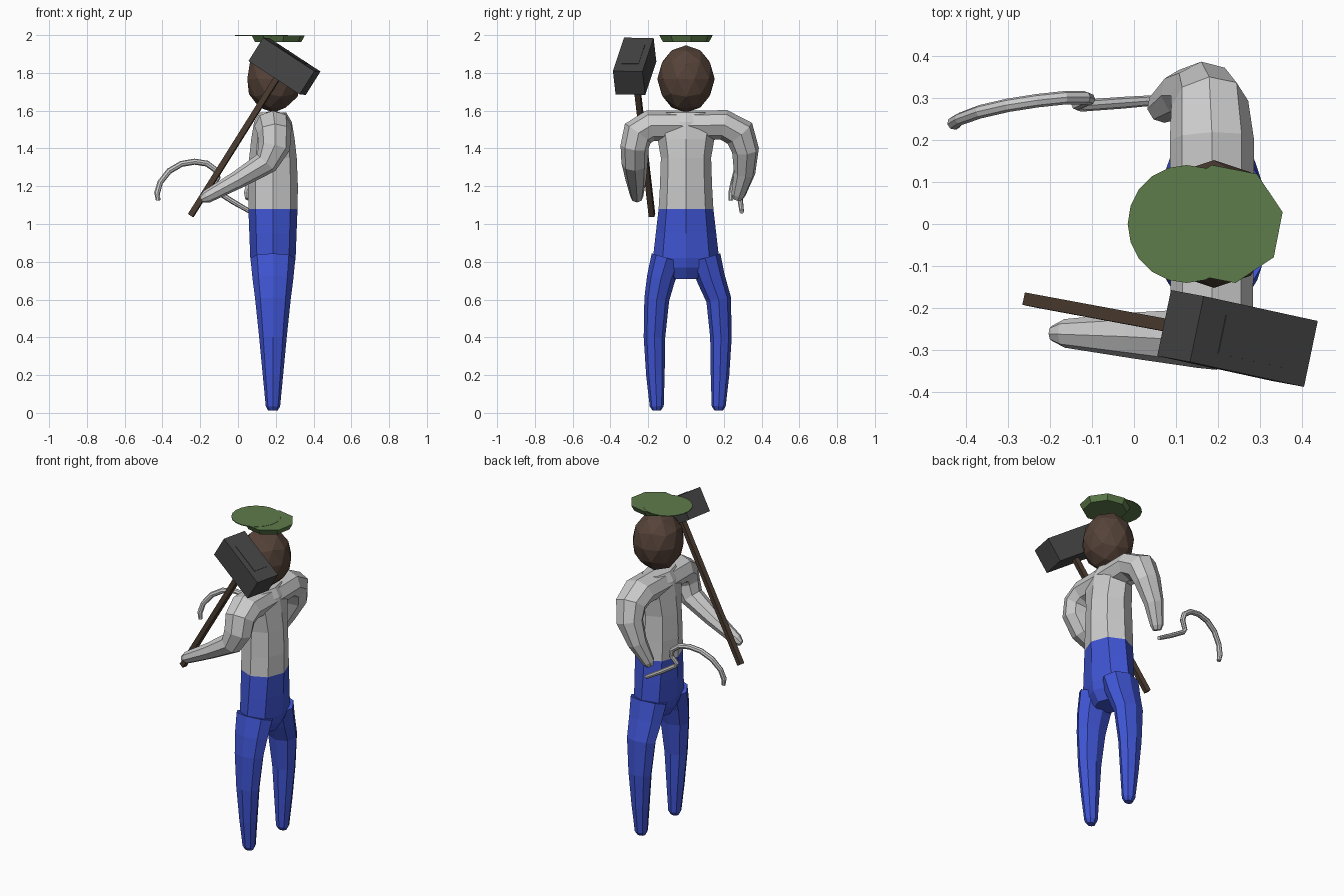
import bpy, bmesh, math
from mathutils import Vector, Matrix

if "Cube" in bpy.data.objects:
    bpy.data.objects.remove(bpy.data.objects["Cube"])


def material(name, rgb):
    m = bpy.data.materials.new(name)
    m.diffuse_color = (*rgb, 1)
    m.use_nodes = True
    m.node_tree.nodes["Principled BSDF"].inputs["Base Color"].default_value = m.diffuse_color
    return m


BLUE = material("blue_cloth", (0.05, 0.09, 0.65))
SKIN = material("brown_skin", (0.09, 0.055, 0.04))
WOOD = material("wood", (0.07, 0.045, 0.03))
GREEN = material("green_cloth", (0.11, 0.2, 0.07))
DARK = material("dark_metal", (0.06, 0.06, 0.06))


def finish(name, bm, mat=None):
    bmesh.ops.recalc_face_normals(bm, faces=bm.faces)
    me = bpy.data.meshes.new(name)
    bm.to_mesh(me)
    bm.free()
    ob = bpy.data.objects.new(name, me)
    bpy.context.collection.objects.link(ob)
    if mat:
        me.materials.append(mat)
    return ob


def tube(name, pts, mat=None, sides=8):
    """Loft rings along a path; each point is (x, y, z, radius_u, radius_w)."""
    bm = bmesh.new()
    cs = [Vector(p[:3]) for p in pts]
    u = Vector((1, 0, 0))
    if abs((cs[1] - cs[0]).normalized().x) > 0.8:
        u = Vector((0, 1, 0))
    prev = None
    for i, p in enumerate(pts):
        a = cs[i] - cs[i - 1] if i > 0 else Vector()
        b = cs[i + 1] - cs[i] if i < len(cs) - 1 else Vector()
        t = (a.normalized() + b.normalized()).normalized()
        u = (u - t * u.dot(t)).normalized()
        w = t.cross(u)
        ring = []
        for k in range(sides):
            an = 2 * math.pi * k / sides
            ring.append(bm.verts.new(cs[i] + u * p[3] * math.cos(an) + w * p[4] * math.sin(an)))
        if prev:
            for k in range(sides):
                n = (k + 1) % sides
                bm.faces.new((prev[k], prev[n], ring[n], ring[k]))
        else:
            bm.faces.new(ring[::-1])
        prev = ring
    bm.faces.new(prev)
    return finish(name, bm, mat)


def box(name, size, matrix, mat=None):
    bm = bmesh.new()
    bmesh.ops.create_cube(bm, size=1, matrix=matrix @ Matrix.Diagonal((*size, 1)))
    return finish(name, bm, mat)


def disc(name, x, z, r_low, r_top, height, sides, mat, turn=0):
    bm = bmesh.new()
    bmesh.ops.create_cone(bm, cap_ends=True, segments=sides, radius1=r_low, radius2=r_top, depth=height,
                          matrix=Matrix.Translation((x, 0, z)) @ Matrix.Rotation(turn, 4, 'Z'))
    return finish(name, bm, mat)


CX = 0.185

# shirt torso
tube("shirt_torso", [(CX, 0, z, a, b) for z, a, b in (
    (1.08, .13, .145), (1.2, .132, .138), (1.35, .126, .133),
    (1.45, .115, .15), (1.54, .1, .17), (1.59, .07, .13))])

# pelvis of the trousers
tube("trouser_hips", [(CX, 0, z, a, b) for z, a, b in (
    (.71, .075, .08), (.77, .113, .13), (.82, .12, .175), (.95, .125, .16), (1.08, .13, .145))], BLUE)

# legs, the right one set slightly wider
for name, side, wide in (("left_leg", -1, 0), ("right_leg", 1, .018)):
    tube(name, [(CX, side * (y + wide * (z < .7)), z, a, b) for y, z, a, b in (
        (.155, .012, .025, .022), (.155, .035, .038, .037), (.162, .2, .054, .049),
        (.167, .4, .073, .057), (.155, .6, .094, .066), (.133, .71, .108, .075),
        (.1, .82, .119, .085))], BLUE)

# left sleeve: bent forward to hold the hammer
tube("left_arm", [
    (.185, 0, 1.52, .1, .08), (.185, -.19, 1.52, .098, .083), (.192, -.255, 1.48, .09, .085),
    (.192, -.272, 1.41, .085, .075), (.15, -.272, 1.325, .065, .07), (-.0, -.265, 1.235, .048, .055),
    (-.165, -.26, 1.145, .035, .034), (-.195, -.26, 1.13, .018, .018)])

# right sleeve: hanging down to hold the sickle
tube("right_arm", [
    (.185, 0, 1.52, .1, .08), (.185, .2, 1.525, .1, .08), (.18, .285, 1.48, .092, .085),
    (.165, .315, 1.39, .08, .072), (.115, .31, 1.27, .056, .057),
    (.065, .277, 1.155, .036, .038), (.058, .27, 1.13, .022, .025)])

# head
bm = bmesh.new()
bmesh.ops.create_icosphere(bm, subdivisions=2, radius=1,
                           matrix=Matrix.Translation((.19, 0, 1.768)) @ Matrix.Diagonal((.148, .152, .178, 1)))
finish("head", bm, SKIN)

# flat cap with peak
disc("cap_crown", .213, 1.981, .125, .143, .034, 8, GREEN, .2)
disc("cap_peak", .125, 1.997, .14, .14, .005, 20, GREEN)

# hammer: the handle axis and the head share one frame
foot = Vector((-.25, -.18, 1.045))
centre = Vector((.246, -.272, 1.835))
up = (centre - foot).normalized()
long = Vector((.826, -.18, -.535))
long = (long - up * long.dot(up)).normalized()
wide = up.cross(long)
frame = Matrix((long, wide, up)).transposed().to_4x4()
box("hammer_handle", (.03, .03, (centre - foot).length),
    Matrix.Translation((foot + centre) / 2) @ frame, WOOD)
box("hammer_head", (.329, .16, .147), Matrix.Translation(centre) @ frame, DARK)
box("hammer_head_boss", (.185, .092, .01), Matrix.Translation(centre + up * .071) @ frame, DARK)

# sickle: handle, kink and curved blade
tube("sickle", [(x, y, z, r, r) for x, y, z, r in (
    (.065, .295, 1.065, .012), (-.03, .288, 1.12, .014), (-.125, .281, 1.18, .014),
    (-.135, .284, 1.2, .014), (-.107, .297, 1.245, .015), (-.117, .3, 1.285, .016),
    (-.165, .3, 1.32, .016), (-.23, .293, 1.33, .016), (-.3, .282, 1.318, .016),
    (-.365, .267, 1.28, .016), (-.412, .25, 1.22, .015), (-.428, .24, 1.165, .016),
    (-.423, .237, 1.125, .012))])
